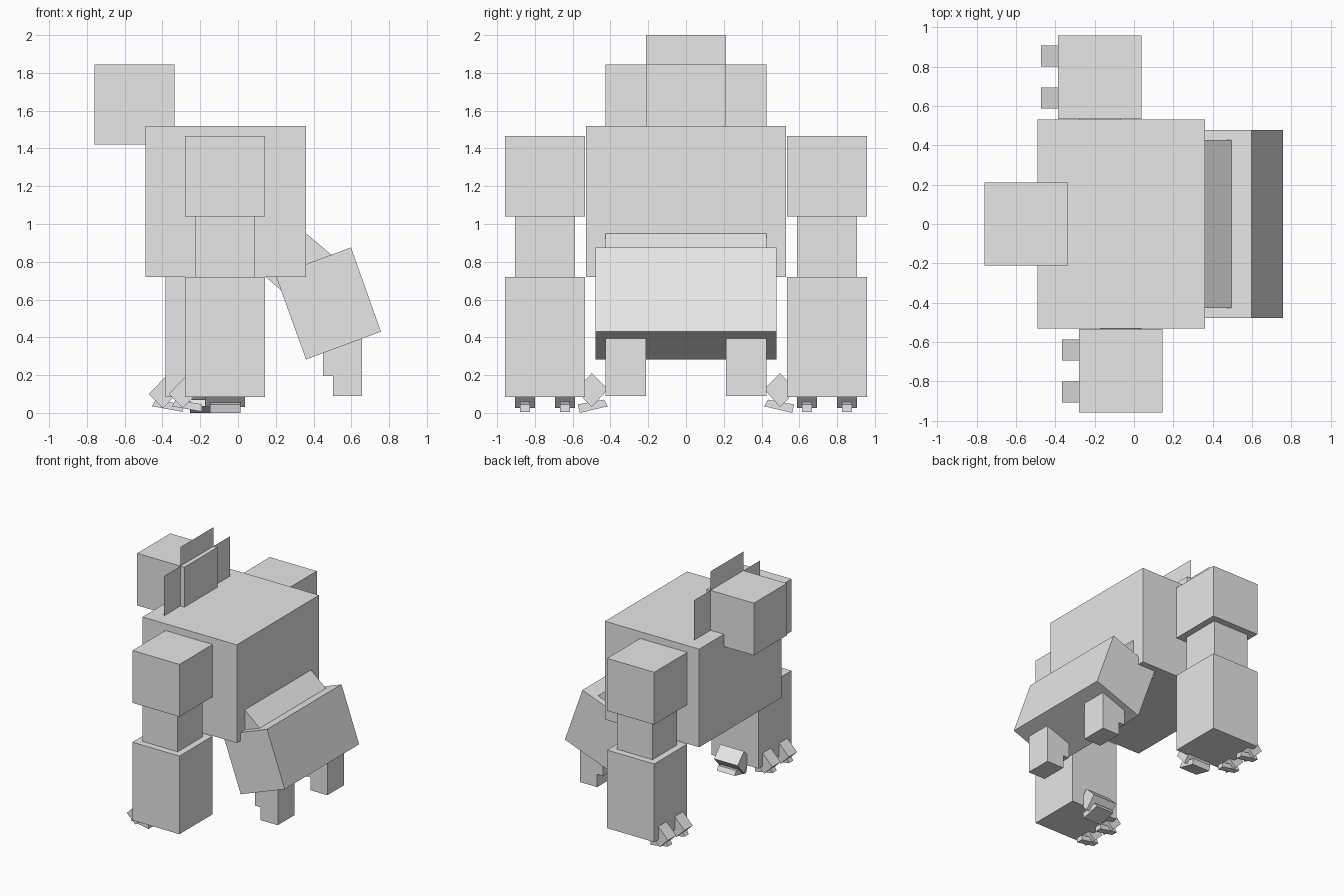
import bpy, bmesh
from mathutils import Vector

if "Cube" in bpy.data.objects:
    bpy.data.objects.remove(bpy.data.objects["Cube"])

grey = bpy.data.materials.new("light grey")
grey.use_nodes = True
colour = (0.8, 0.8, 0.8, 1)
grey.diffuse_color = colour
grey.node_tree.nodes["Principled BSDF"].inputs["Base Color"].default_value = colour


def finish(name, bm):
    mesh = bpy.data.meshes.new(name)
    bm.to_mesh(mesh)
    bm.free()
    mesh.materials.append(grey)
    ob = bpy.data.objects.new(name, mesh)
    bpy.context.collection.objects.link(ob)
    return ob


def prism(name, profile, lo, hi, axis="y"):
    """Extrude a (horizontal, z) profile along x or y."""
    def place(h, z, d):
        return (h, d, z) if axis == "y" else (d, h, z)
    bm = bmesh.new()
    face = bm.faces.new([bm.verts.new(place(h, z, lo)) for h, z in profile])
    if hi != lo:
        ext = bmesh.ops.extrude_face_region(bm, geom=[face])["geom"]
        shift = Vector(place(0, 0, hi - lo))
        bmesh.ops.translate(bm, vec=shift,
                            verts=[v for v in ext if isinstance(v, bmesh.types.BMVert)])
        bmesh.ops.recalc_face_normals(bm, faces=bm.faces)
    return finish(name, bm)


def rect(a0, a1, z0, z1):
    return [(a0, z0), (a1, z0), (a1, z1), (a0, z1)]


def box(name, x, y, z):
    return prism(name, rect(*x, *z), *y)


# Torso and head
box("torso", (-0.49, 0.36), (-0.53, 0.53), (0.72, 1.52))
box("head", (-0.76, -0.335), (-0.212, 0.212), (1.42, 1.845))

# Paper-thin crest plates around the back of the head
for name, y0, y1, z0, z1 in (("crest_top", -0.212, 0.212, 1.845, 2.0),
                             ("crest_left", 0.212, 0.426, 1.42, 1.845),
                             ("crest_right", -0.426, -0.212, 1.42, 1.845)):
    prism(name, rect(y0, y1, z0, z1), -0.37, -0.37, "x")

# Tilted waist and hips
prism("waist", [(0.234, 1.056), (0.54, 0.799), (0.338, 0.558), (0.032, 0.815)],
      -0.426, 0.426)
prism("hips", [(0.598, 0.876), (0.757, 0.43), (0.36, 0.283), (0.2, 0.727)],
      -0.479, 0.479)

# Toe and claw outlines: (distance out from the forearm face, height)
TOE = [(-0.005, 0.195), (0.087, 0.1), (0.012, 0.025), (-0.08, 0.12)]
TOE_CLAW = [(0.05, 0.07), (0.07, 0.035), (-0.09, 0.006), (-0.09, 0.045)]
THUMB = [(0.035, 0.21), (0.12, 0.125), (0.035, 0.03), (-0.05, 0.12)]
THUMB_CLAW = [(0.1, 0.07), (0.12, 0.035), (-0.028, 0.0), (-0.039, 0.045)]

# Arms are mirrored, with the left one a step further forward
for side, s, cx in (("right", -1, -0.068), ("left", 1, -0.173)):
    def across(a, b):
        return tuple(sorted((s * a, s * b)))
    big, small = (cx - 0.212, cx + 0.212), (cx - 0.159, cx + 0.159)
    box(side + "_shoulder", big, across(0.534, 0.959), (1.04, 1.467))
    box(side + "_upper_arm", small, across(0.588, 0.906), (0.72, 1.04))
    box(side + "_forearm", big, across(0.534, 0.959), (0.083, 0.72))
    # Two toes point forward
    for i, y in enumerate((0.641, 0.853)):
        for part, outline, w in (("toe", TOE, 0.053), ("toe_claw", TOE_CLAW, 0.027)):
            prism(f"{side}_{part}_{i + 1}", [(big[0] - d, z) for d, z in outline],
                  *across(y - w, y + w))
    # A broad thumb points inward
    for part, outline, w in (("thumb", THUMB, 0.106), ("thumb_claw", THUMB_CLAW, 0.08)):
        prism(f"{side}_{part}", [(s * (0.534 - d), z) for d, z in outline],
              cx - w, cx + w, "x")
    # Short notched hind leg
    prism(side + "_hind_leg", [(0.45, 0.5), (0.45, 0.195), (0.503, 0.195),
                               (0.503, 0.09), (0.657, 0.09), (0.657, 0.5)],
          *across(0.213, 0.426))
